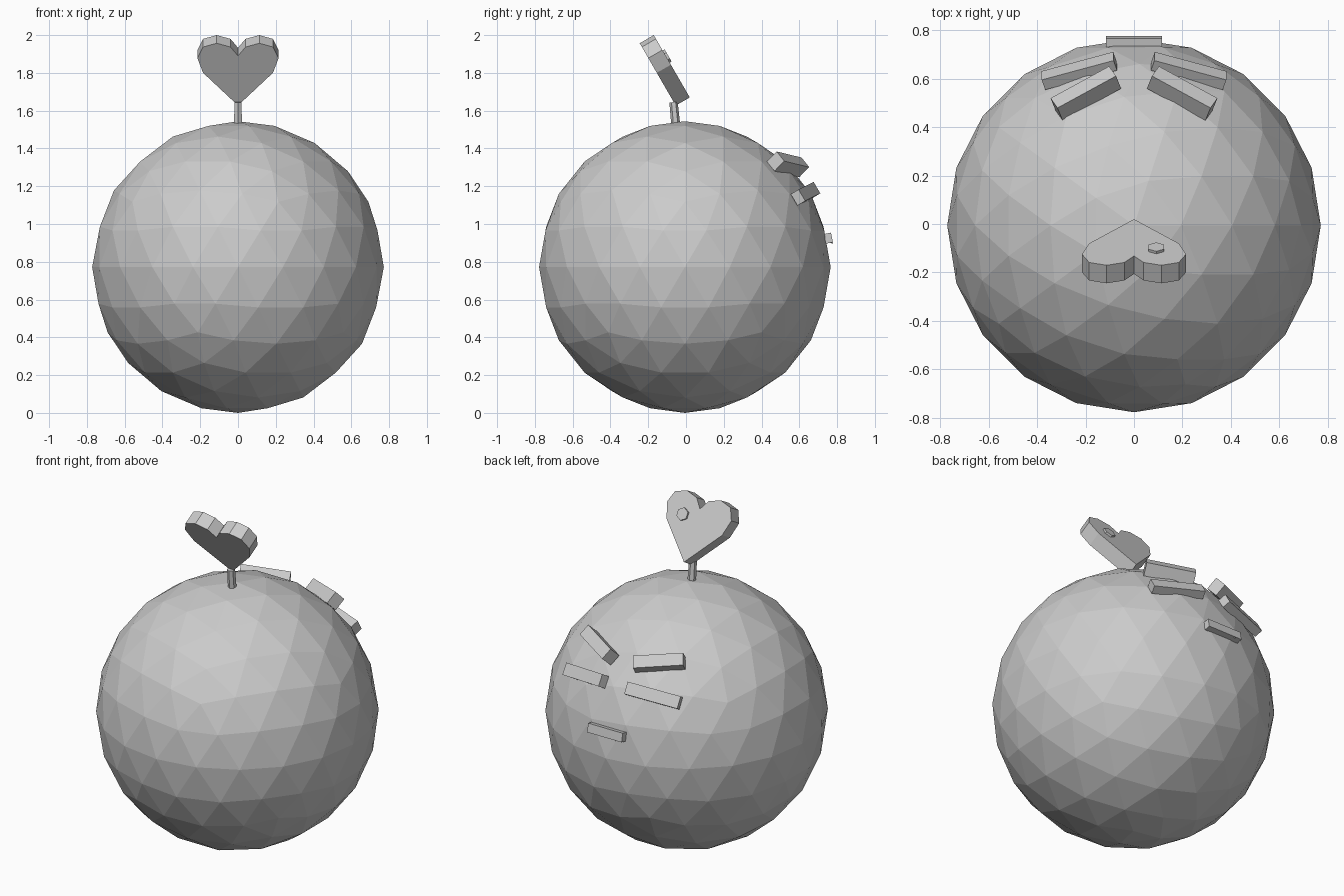
import bpy, bmesh, math
from mathutils import Vector, Matrix

cube = bpy.data.objects.get("Cube")
if cube:
    bpy.data.objects.remove(cube, do_unlink=True)

grey = bpy.data.materials.new("plain_grey")
grey.use_nodes = True
colour = (0.6, 0.6, 0.6, 1)
grey.diffuse_color = colour
grey.node_tree.nodes["Principled BSDF"].inputs["Base Color"].default_value = colour

CENTRE = Vector((0, -0.006, 0.772))
RADIUS = 0.772


def finish(name, bm):
    """Turn a bmesh into a named, flat-shaded object."""
    bmesh.ops.recalc_face_normals(bm, faces=bm.faces)
    mesh = bpy.data.meshes.new(name)
    bm.to_mesh(mesh)
    bm.free()
    mesh.materials.append(grey)
    obj = bpy.data.objects.new(name, mesh)
    bpy.context.collection.objects.link(obj)
    return obj


def bar(name, start, end, depth, height):
    """Box between two points, its depth axis pointing out of the ball."""
    start, end = Vector(start), Vector(end)
    middle = (start + end) / 2
    along = (end - start).normalized()
    out = middle - CENTRE
    out = (out - along * out.dot(along)).normalized()
    up = along.cross(out)
    frame = Matrix((along, out, up)).transposed().to_4x4()
    size = Matrix.Diagonal(((end - start).length, depth, height, 1))
    bm = bmesh.new()
    bmesh.ops.create_cube(bm, size=1, matrix=Matrix.Translation(middle) @ frame @ size)
    return finish(name, bm)


def rod(name, start, end, r1, r2, sides):
    """Cylinder or cone between two points."""
    start, end = Vector(start), Vector(end)
    axis = end - start
    turn = axis.to_track_quat('Z', 'Y').to_matrix().to_4x4()
    bm = bmesh.new()
    bmesh.ops.create_cone(bm, cap_ends=True, segments=sides, radius1=r1, radius2=r2,
                          depth=axis.length,
                          matrix=Matrix.Translation((start + end) / 2) @ turn)
    return finish(name, bm)


# Faceted ball body
bm = bmesh.new()
bmesh.ops.create_icosphere(bm, subdivisions=3, radius=RADIUS,
                           matrix=Matrix.Translation(CENTRE))
finish("body", bm)

# Brows and eyes, mirrored
for side, sx in (("left", 1), ("right", -1)):
    bar(side + "_brow", (sx * 0.32, 0.474, 1.332), (sx * 0.078, 0.606, 1.30), 0.077, 0.071)
    bar(side + "_eye", (sx * 0.375, 0.593, 1.14), (sx * 0.078, 0.673, 1.18), 0.05, 0.07)

# Mouth with a small pointed tooth
bar("mouth", (0.115, 0.754, 0.925), (-0.115, 0.754, 0.925), 0.038, 0.052)
rod("tooth", (-0.07, 0.75, 0.93), (-0.07, 0.778, 0.895), 0.022, 0, 4)

# Stem on top
rod("stem", (0, -0.052, 1.5), (0, -0.066, 1.645), 0.024, 0.022, 6)

# Tilted heart-shaped leaf
TIP = Vector((0, 0.02, 1.67))
rise = Vector((0, -math.sin(math.radians(30)), math.cos(math.radians(30))))
back = Vector((0, rise.z, -rise.y))
half = [(0.185, 0.2), (0.215, 0.29), (0.185, 0.358), (0.113, 0.381), (0.04, 0.358)]
outline = [(0, 0)] + half + [(0, 0.304)] + [(-x, u) for x, u in reversed(half)]
bm = bmesh.new()
face = bm.faces.new([bm.verts.new(TIP + Vector((x, 0, 0)) + rise * u) for x, u in outline])
solid = bmesh.ops.extrude_face_region(bm, geom=[face], use_keep_orig=True)
moved = [v for v in solid["geom"] if isinstance(v, bmesh.types.BMVert)]
bmesh.ops.translate(bm, verts=moved, vec=back * -0.086)
finish("heart_leaf", bm)

# Small stud on the back of the leaf
stud = TIP + Vector((0.092, 0, 0)) + rise * 0.25
rod("leaf_stud", stud - back * 0.02, stud + back * 0.012, 0.037, 0.037, 6)
